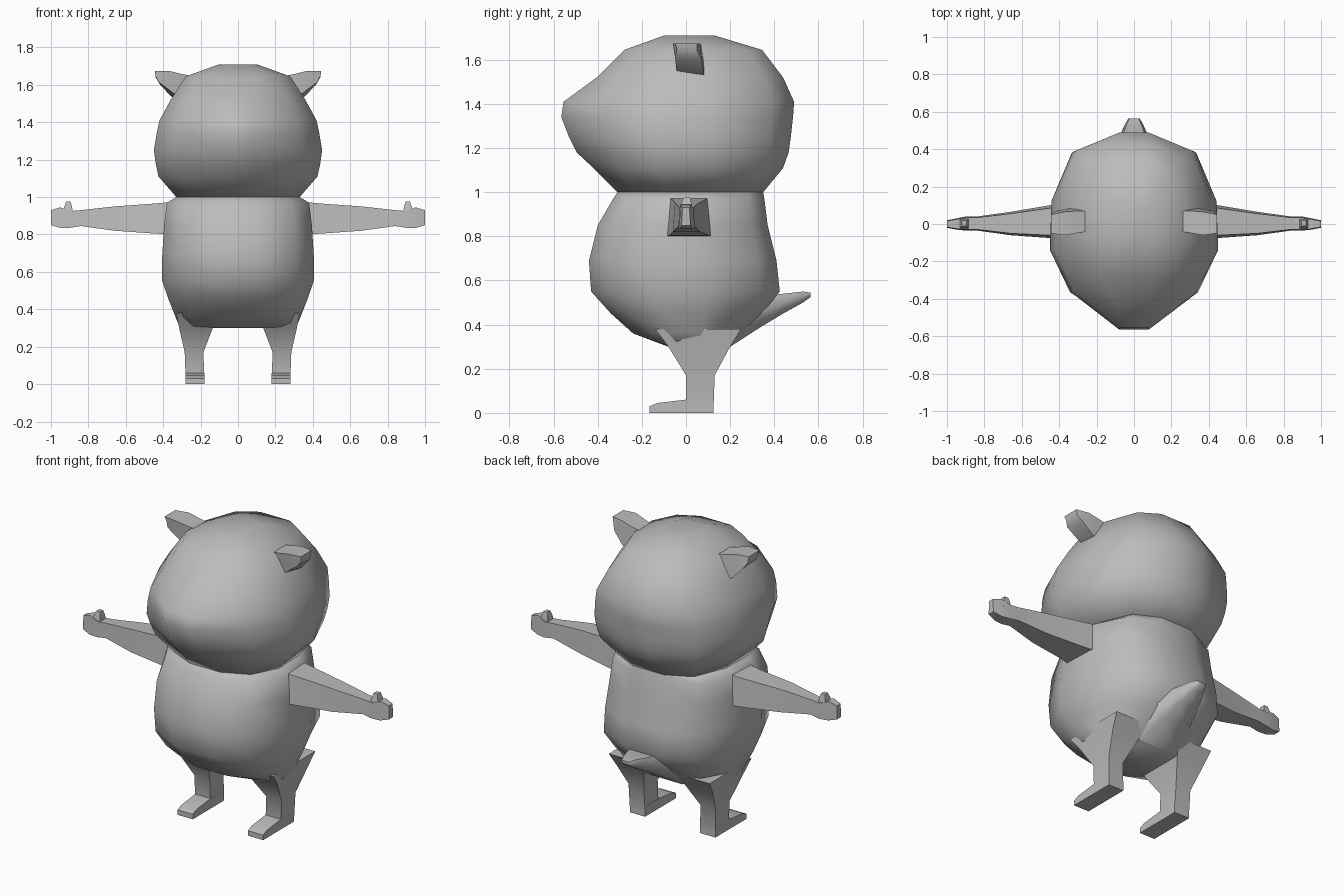
import bpy, bmesh, math

grey = bpy.data.materials.new("plain grey")
grey.diffuse_color = (0.5, 0.5, 0.5, 1)


def loft(name, rings, angle=60, mirror=False):
    """Skin a list of equal-length point rings and cap both ends."""
    bm = bmesh.new()
    loops = [[bm.verts.new(p) for p in ring] for ring in rings]
    n = len(loops[0])
    for a, b in zip(loops, loops[1:]):
        for i in range(n):
            j = (i + 1) % n
            bm.faces.new((a[i], a[j], b[j], b[i]))
    bm.faces.new(loops[0])
    bm.faces.new(loops[-1])
    bmesh.ops.recalc_face_normals(bm, faces=bm.faces[:])
    mesh = bpy.data.meshes.new(name)
    bm.to_mesh(mesh)
    bm.free()
    mesh.materials.append(grey)
    ob = bpy.data.objects.new(name, mesh)
    bpy.context.collection.objects.link(ob)
    bpy.ops.object.select_all(action='DESELECT')
    bpy.context.view_layer.objects.active = ob
    ob.select_set(True)
    bpy.ops.object.shade_smooth_by_angle(angle=math.radians(angle))
    if mirror:
        m = ob.modifiers.new("mirror", 'MIRROR')
        m.use_mirror_merge = False
        # mirror before the smoothing modifier or alone, across x = 0
    return ob


def section(z, hx, front, cheek, back, mid=0.18):
    """Twelve-sided symmetric cross-section; cheek is the front corner depth."""
    half = [(mid, back), (0.74, 0.8 * back), (0.98, 0.26 * back),
            (1.0, -0.38 * cheek), (0.76, -cheek), (mid, -front)]
    pts = [(x * hx, y, z) for x, y in half]
    return pts + [(-x, y, z) for x, y, z in reversed(pts)]


def box_x(x, y0, y1, z0, z1, taper=0.0):
    """Rectangle facing along x; taper narrows its upper edge."""
    return [(x, y0, z0), (x, y1, z0), (x, y1 - taper, z1), (x, y0 + taper, z1)]


def box_z(z, x0, x1, y0, y1):
    return [(x0, y0, z), (x1, y0, z), (x1, y1, z), (x0, y1, z)]


# Head with a pointed muzzle
loft("head", [section(*r) for r in [
    (1.00, 0.33, 0.31, 0.24, 0.35, 0.3),
    (1.11, 0.425, 0.42, 0.31, 0.44),
    (1.18, 0.44, 0.495, 0.34, 0.465),
    (1.25, 0.45, 0.53, 0.365, 0.475),
    (1.34, 0.435, 0.565, 0.37, 0.485),
    (1.41, 0.42, 0.555, 0.36, 0.49),
    (1.52, 0.36, 0.405, 0.30, 0.44, 0.25),
    (1.645, 0.28, 0.28, 0.22, 0.345, 0.35),
    (1.71, 0.10, 0.10, 0.08, 0.13, 0.6)]])

# Round-bellied torso
loft("torso", [section(*r, 0.3) for r in [
    (0.30, 0.31, 0.08, 0.07, 0.20),
    (0.36, 0.335, 0.24, 0.18, 0.26),
    (0.45, 0.37, 0.34, 0.27, 0.345),
    (0.55, 0.405, 0.43, 0.33, 0.425),
    (0.69, 0.405, 0.44, 0.345, 0.41),
    (0.85, 0.395, 0.40, 0.33, 0.37),
    (0.97, 0.38, 0.33, 0.27, 0.355),
    (1.00, 0.33, 0.31, 0.24, 0.35)]])

# Arms with a flat hand
loft("arms", [box_x(*r) for r in [
    (0.34, -0.095, 0.12, 0.80, 0.975, 0.02),
    (0.45, -0.075, 0.10, 0.805, 0.965, 0.015),
    (0.66, -0.06, 0.065, 0.82, 0.95, 0.01),
    (0.84, -0.035, 0.04, 0.845, 0.93, 0.006),
    (0.90, -0.035, 0.04, 0.835, 0.925, 0.006),
    (0.95, -0.03, 0.03, 0.835, 0.945, 0.005),
    (1.00, -0.02, 0.02, 0.85, 0.93, 0.004)]], mirror=True)

# Thumbs
loft("thumbs", [box_z(0.90, 0.88, 0.94, -0.028, 0.03),
                box_z(0.95, 0.888, 0.928, -0.02, 0.025),
                box_z(0.975, 0.895, 0.92, -0.012, 0.018)], mirror=True)

# Legs
loft("legs", [box_z(*r) for r in [
    (0.38, 0.11, 0.33, -0.14, 0.25),
    (0.30, 0.135, 0.315, -0.08, 0.20),
    (0.17, 0.185, 0.285, 0.0, 0.13),
    (0.03, 0.18, 0.28, 0.0, 0.125)]], mirror=True)


# Feet, skinned from heel to toe
def foot_ring(y, top):
    return [(0.18, y, 0), (0.28, y, 0), (0.28, y, top), (0.18, y, top)]


loft("feet", [foot_ring(0.125, 0.06), foot_ring(0.0, 0.06),
              foot_ring(-0.13, 0.045), foot_ring(-0.165, 0.03)], 40, mirror=True)


# Wedge-shaped tail
def tail_ring(y, w, z0, z1):
    return [(-w * 0.6, y, z0), (w * 0.6, y, z0), (w, y, (z0 + z1) / 2),
            (w * 0.8, y, z1), (-w * 0.8, y, z1), (-w, y, (z0 + z1) / 2)]


loft("tail", [tail_ring(*r) for r in [
    (0.20, 0.20, 0.30, 0.48), (0.34, 0.13, 0.39, 0.53),
    (0.44, 0.09, 0.45, 0.54), (0.53, 0.05, 0.50, 0.55),
    (0.565, 0.03, 0.525, 0.545)]])

# Ears flaring outward
loft("ears", [
    [(0.31, -0.04, 1.53), (0.31, 0.09, 1.51), (0.26, 0.07, 1.65), (0.26, -0.04, 1.65)],
    [(0.365, -0.045, 1.57), (0.36, 0.08, 1.54), (0.31, 0.07, 1.66), (0.31, -0.05, 1.66)],
    [(0.425, -0.05, 1.615), (0.42, 0.07, 1.605), (0.37, 0.065, 1.675), (0.37, -0.06, 1.675)],
    [(0.44, -0.04, 1.645), (0.44, 0.05, 1.64), (0.445, 0.05, 1.675), (0.445, -0.05, 1.675)]],
    mirror=True)
